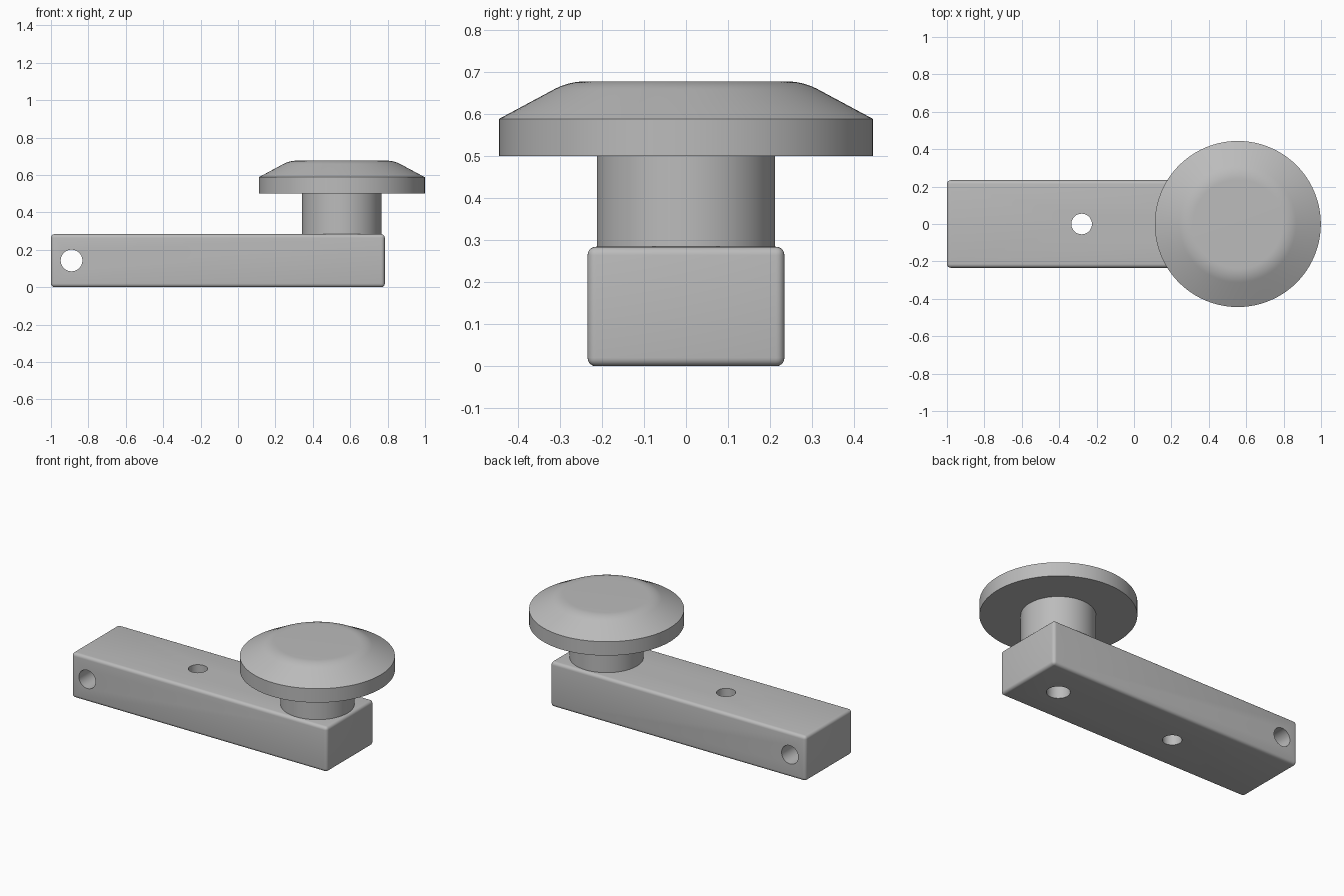
import bpy, bmesh
from math import pi, radians, sin, cos
from mathutils import Matrix, Vector

if "Cube" in bpy.data.objects:
    bpy.data.objects.remove(bpy.data.objects["Cube"])

KNOB_X = 0.555
BAR_TOP = 0.284
BORE = 0.067

grey = bpy.data.materials.new("plain grey")
grey.use_nodes = True
colour = (0.5, 0.5, 0.5, 1)
grey.diffuse_color = colour
grey.node_tree.nodes["Principled BSDF"].inputs["Base Color"].default_value = colour


def add_object(name, bm):
    mesh = bpy.data.meshes.new(name)
    bmesh.ops.recalc_face_normals(bm, faces=bm.faces[:])
    bm.to_mesh(mesh)
    bm.free()
    mesh.materials.append(grey)
    obj = bpy.data.objects.new(name, mesh)
    bpy.context.collection.objects.link(obj)
    return obj


def select(obj):
    bpy.ops.object.select_all(action="DESELECT")
    obj.select_set(True)
    bpy.context.view_layer.objects.active = obj


def smooth(obj, angle):
    select(obj)
    bpy.ops.object.shade_smooth_by_angle(angle=radians(angle))


def drill(target, centre, radius, rotation=Matrix()):
    # Cut a round through hole, then discard the cutter
    bm = bmesh.new()
    bmesh.ops.create_cone(bm, cap_ends=True, segments=64, radius1=radius,
                          radius2=radius, depth=1,
                          matrix=Matrix.Translation(centre) @ rotation)
    cutter = add_object("hole_cutter", bm)
    cutter.hide_render = True
    mod = target.modifiers.new("hole", "BOOLEAN")
    mod.operation = "DIFFERENCE"
    mod.solver = "EXACT"
    mod.object = cutter
    select(target)
    bpy.ops.object.modifier_apply(modifier=mod.name)
    bpy.data.objects.remove(cutter)


# Rounded bar with side, middle and spindle holes
bm = bmesh.new()
bmesh.ops.create_cube(bm, size=1)
bmesh.ops.scale(bm, vec=(1.785, 0.468, BAR_TOP), verts=bm.verts)
bmesh.ops.translate(bm, vec=(-0.1075, 0, BAR_TOP / 2), verts=bm.verts)
bmesh.ops.bevel(bm, geom=bm.edges[:], offset=0.02, segments=5,
                profile=0.5, affect="EDGES")
bar = add_object("crank_arm", bm)
drill(bar, (-0.89, 0, 0.143), 0.058, Matrix.Rotation(pi / 2, 4, "X"))
drill(bar, (-0.28, 0, 0.142), 0.055)
drill(bar, (KNOB_X, 0, 0.142), BORE)
smooth(bar, 30)

# Knob turned in one piece: bored post, rim, sloped shoulder, flat top
slope = radians(28)
bend = 0.16
flat = 0.238
shoulder = [(flat + bend * sin(a), 0.677 - bend * (1 - cos(a)))
            for a in (slope * i / 8 for i in range(8, -1, -1))]
profile = [(0, 0.45), (BORE, 0.45), (BORE, BAR_TOP), (0.212, BAR_TOP),
           (0.212, 0.5), (0.444, 0.5), (0.444, 0.588)] + shoulder + [(0, 0.677)]
bm = bmesh.new()
verts = [bm.verts.new((KNOB_X + r, 0, z)) for r, z in profile]
edges = [bm.edges.new(pair) for pair in zip(verts, verts[1:])]
bmesh.ops.spin(bm, geom=verts + edges, cent=Vector((KNOB_X, 0, 0)),
               axis=(0, 0, 1), angle=2 * pi, steps=96)
bmesh.ops.remove_doubles(bm, verts=bm.verts[:], dist=0.0005)
knob = add_object("knob", bm)
smooth(knob, 25)
